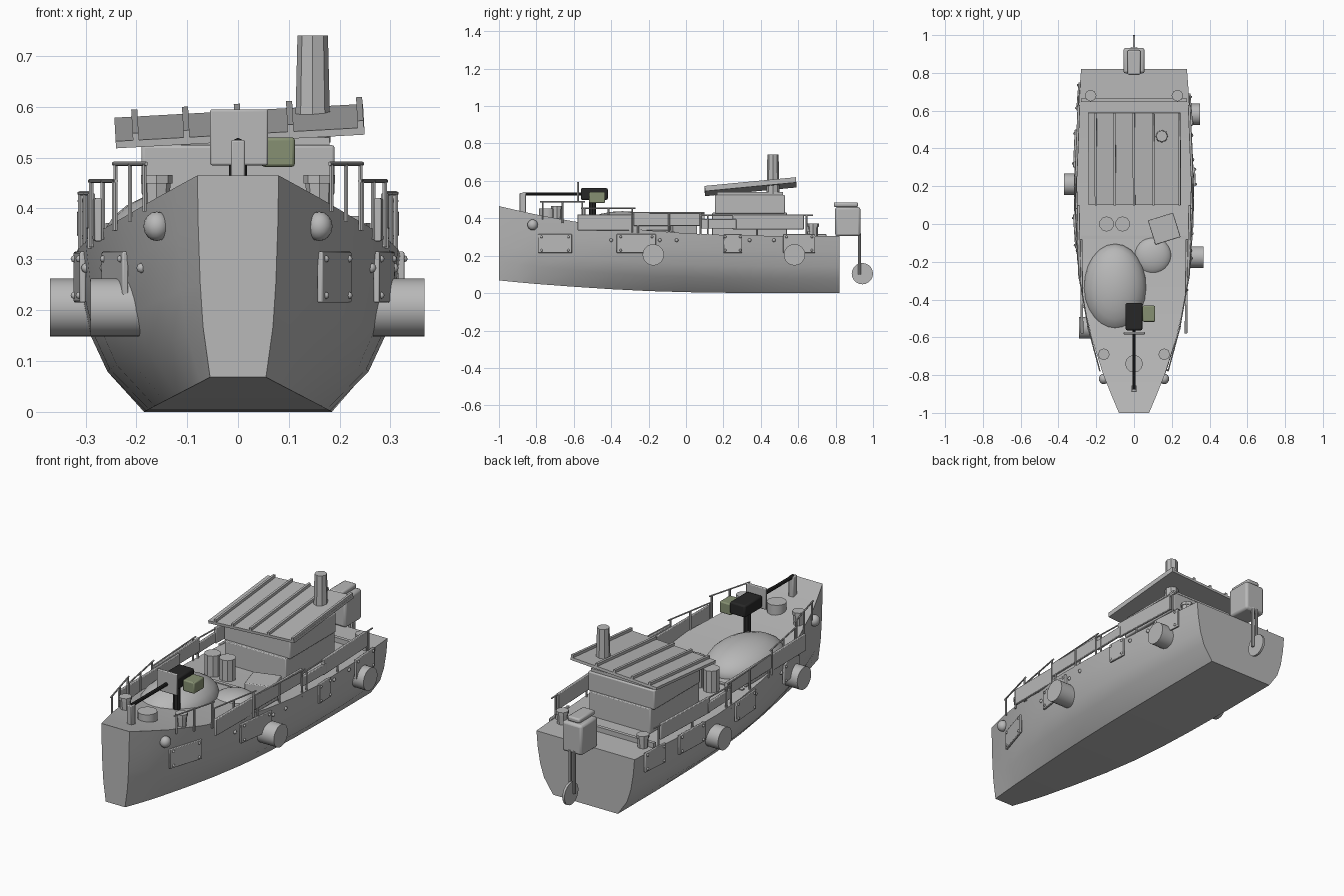
import bpy, bmesh, math
from mathutils import Matrix, Vector

if "Cube" in bpy.data.objects:
    bpy.data.objects.remove(bpy.data.objects["Cube"])


def material(name, rgb):
    m = bpy.data.materials.new(name)
    m.use_nodes = True
    m.diffuse_color = (*rgb, 1)
    m.node_tree.nodes["Principled BSDF"].inputs["Base Color"].default_value = (*rgb, 1)
    return m


GREY = material("grey_paint", (0.48, 0.48, 0.48))
BLACK = material("black_metal", (0.02, 0.02, 0.02))
OLIVE = material("olive_green", (0.24, 0.28, 0.17))


def finish(bm, name, mat=GREY, bevel=0.0, angle=35):
    me = bpy.data.meshes.new(name)
    bmesh.ops.recalc_face_normals(bm, faces=bm.faces[:])
    bm.to_mesh(me)
    bm.free()
    ob = bpy.data.objects.new(name, me)
    bpy.context.scene.collection.objects.link(ob)
    me.materials.append(mat)
    if bevel:
        mod = ob.modifiers.new("soft_edges", "BEVEL")
        mod.width, mod.segments = bevel, 2
    bpy.ops.object.select_all(action="DESELECT")
    bpy.context.view_layer.objects.active = ob
    ob.select_set(True)
    bpy.ops.object.shade_smooth_by_angle(angle=math.radians(angle))
    return ob


def box(name, loc, size, rot=Matrix(), mat=GREY, bevel=0.0):
    bm = bmesh.new()
    M = Matrix.Translation(loc) @ rot @ Matrix.Diagonal((*size, 1))
    bmesh.ops.create_cube(bm, size=1, matrix=M)
    return finish(bm, name, mat, bevel)


def tube(name, a, b, r, r2=None, sides=8, mat=GREY):
    a, b = Vector(a), Vector(b)
    d = b - a
    M = Matrix.Translation((a + b) / 2) @ d.to_track_quat("Z", "Y").to_matrix().to_4x4()
    bm = bmesh.new()
    bmesh.ops.create_cone(bm, cap_ends=True, segments=sides, radius1=r,
                          radius2=r if r2 is None else r2, depth=d.length, matrix=M)
    return finish(bm, name, mat)


def ellipsoid(name, loc, radii, seg=24):
    bm = bmesh.new()
    M = Matrix.Translation(loc) @ Matrix.Diagonal((*radii, 1))
    bmesh.ops.create_uvsphere(bm, u_segments=seg, v_segments=seg // 2, radius=1, matrix=M)
    return finish(bm, name, angle=60)


def board(name, a, b, height, thick):
    """Upright board whose centre line runs from a to b."""
    a, b = Vector(a), Vector(b)
    d = b - a
    turn = Matrix.Rotation(math.atan2(d.y, d.x), 4, "Z")
    return box(name, (a + b) / 2, (d.length, thick, height), turn, bevel=0.003)


# Hull stations: y, deck half width, deck height, keel height
STATIONS = [(-1, .08, .465, .068), (-.9, .122, .442, .058), (-.8, .162, .42, .049),
            (-.6, .225, .383, .034), (-.4, .27, .357, .021), (-.2, .3, .335, .011),
            (0, .315, .32, .005), (.2, .319, .311, .002), (.5, .305, .305, 0),
            (.82, .28, .305, 0)]
SECTION = [(0, 0), (.55, .25), (.78, .47), (.93, .75), (1, 1)]


def station(y):
    for p, q in zip(STATIONS, STATIONS[1:]):
        if y <= q[0]:
            t = (y - p[0]) / (q[0] - p[0])
            return [u + (v - u) * t for u, v in zip(p, q)]
    return list(STATIONS[-1])


def half_section(y):
    _, w, zt, zb = station(y)
    b = .055 + .13 * (.068 - zb) / .068
    return [(b + (w - b) * f, zb + (zt - zb) * h) for f, h in SECTION]


def hull_x(y, z):
    pts = half_section(y)
    for (x0, z0), (x1, z1) in zip(pts, pts[1:]):
        if z <= z1:
            return x0 + (x1 - x0) * (z - z0) / (z1 - z0)
    return pts[-1][0]


def deck_z(y):
    return station(y)[2]


bm = bmesh.new()
rings = []
for s in STATIONS:
    half = half_section(s[0])
    loop = [(-x, z) for x, z in reversed(half)] + half
    rings.append([bm.verts.new((x, s[0], z)) for x, z in loop])
for r, q in zip(rings, rings[1:]):
    for i in range(len(r)):
        j = (i + 1) % len(r)
        bm.faces.new((r[i], r[j], q[j], q[i]))
bm.faces.new(rings[0])
bm.faces.new(rings[-1])
finish(bm, "hull", angle=28)

# Fittings on both sides
for side, word in ((1, "left"), (-1, "right")):
    # Bulwark boards
    for n, (x0, y0, x1, y1, z, h) in enumerate([
            (.275, -.58, .28, -.08, .378, .085), (.288, -.28, .295, .1, .395, .07),
            (.305, .08, .31, .27, .37, .05), (.307, .25, .292, .63, .38, .08)]):
        board(f"{word}_bulwark_board_{n}", (side * x0, y0, z), (side * x1, y1, z), h, .014)
    # Guard rails in steps with stanchions
    for n, (x0, y0, x1, y1, z) in enumerate([
            (.18, -.78, .245, -.54, .488), (.24, -.56, .292, -.27, .454),
            (.29, -.28, .312, .1, .43), (.312, .08, .292, .68, .415)]):
        a, b = Vector((side * x0, y0, z)), Vector((side * x1, y1, z))
        tube(f"{word}_rail_{n}", a, b, .004, sides=6)
        for t in (.06, .5, .94):
            p = a.lerp(b, t)
            tube(f"{word}_stanchion_{n}", (p.x, p.y, deck_z(p.y) - .02), p, .005, sides=6)
    # Riveted hull plates
    plates = [(-.79, -.61), (-.37, -.16), (.2, .3), (.52, .69)]
    if side < 0:
        plates = [(-.6, -.42), (-.13, .05), (.3, .5), (.6, .75)]
    for n, (y0, y1) in enumerate(plates):
        z, h = .265, .1
        xa, xb = hull_x(y0, z + .04) + .003, hull_x(y1, z + .04) + .003
        board(f"{word}_hull_plate_{n}", (side * xa, y0, z), (side * xb, y1, z), h, .012)
        for t in (.1, .9):
            for dz in (-.036, .036):
                ellipsoid(f"{word}_rivet", (side * (xa + (xb - xa) * t + .006),
                          y0 + (y1 - y0) * t, z + dz), (.007,) * 3, 8)
    for y in (-.68, -.4, -.14, -.05, .34, .47):
        ellipsoid(f"{word}_hull_stud", (side * hull_x(y, .283), y, .283), (.01,) * 3, 8)
    # Hawse bosses and bollards
    ellipsoid(f"{word}_hawse_boss", (side * .16, -.82, .365), (.026, .028, .029), 16)
    for end, x, y in (("bow", .16, -.69), ("stern", .23, .68)):
        z = deck_z(y)
        tube(f"{word}_{end}_bollard", (side * x, y, z - .01), (side * x, y, z + .065), .024, .028)
        tube(f"{word}_{end}_bollard_cap", (side * x, y, z + .05), (side * x, y, z + .066), .031)

# Round side fenders
for x0, x1, y in ((.25, .367, -.175), (.25, .35, .58), (-.25, -.37, .21), (-.18, -.29, -.55)):
    tube("fender", (x0, y, .205), (x1, y, .205), .057, sides=28)

# Foredeck covers and deck cargo
ellipsoid("large_canvas_mound", (-.1, -.34, .33), (.168, .235, .108))
ellipsoid("small_canvas_mound", (.1, -.17, .32), (.1, .1, .045))
tube("bow_capstan", (0, -.74, .39), (0, -.74, .452), .047, sides=12)
for x in (-.145, -.06):
    tube("deck_barrel", (x, 0, .3), (x, 0, .43), .04, sides=10)
box("deck_crate", (.16, -.025, .345), (.14, .135, .08), Matrix.Rotation(.3, 4, "Z"), bevel=.004)
for y in (-.07, .655):
    box("deck_beam", (0, y, .315), (.56, .018, .03))

# Cabin, sloping roof and chimney
box("cabin_base", (0, .34, .365), (.35, .4, .13), bevel=.004)
box("cabin_upper", (0, .342, .475), (.38, .375, .1), bevel=.006)
box("cabin_top_panel", (0, .342, .53), (.36, .355, .02))
slope = Matrix.Rotation(-.055, 4, "Y") @ Matrix.Rotation(.095, 4, "X")
roof_at = Vector((.003, .345, .562))
box("cabin_roof", roof_at, (.49, .49, .014), slope)
for x in (-.205, -.105, -.003, .1, .238):
    box("roof_rib", roof_at + slope @ Vector((x, 0, .013)), (.012, .49, .016), slope)
tube("chimney", (.147, .465, .53), (.147, .465, .74), .035, .03)

# Deck gun
tube("gun_pedestal", (0, -.5, .35), (0, -.5, .51), .018, mat=BLACK)
box("gun_body", (0, -.49, .53), (.088, .145, .062), mat=BLACK, bevel=.008)
box("ammunition_box", (.079, -.475, .511), (.066, .085, .058), mat=OLIVE, bevel=.006)
tube("gun_barrel", (0, -.56, .53), (0, -.875, .53), .009, mat=BLACK)
box("gun_shield", (.002, -.578, .54), (.114, .012, .11), bevel=.004)
box("barrel_rest", (0, -.872, .48), (.028, .034, .11), bevel=.004)

# Outboard motor
box("motor_housing", (0, .865, .382), (.112, .135, .155), bevel=.012)
box("motor_cap", (0, .855, .473), (.07, .13, .025), bevel=.008)
for x in (-.012, .012):
    tube("motor_shaft", (x, .928, .1), (x, .928, .32), .008)
tube("propeller_disc", (-.006, .943, .104), (.006, .943, .104), .057, sides=20)
